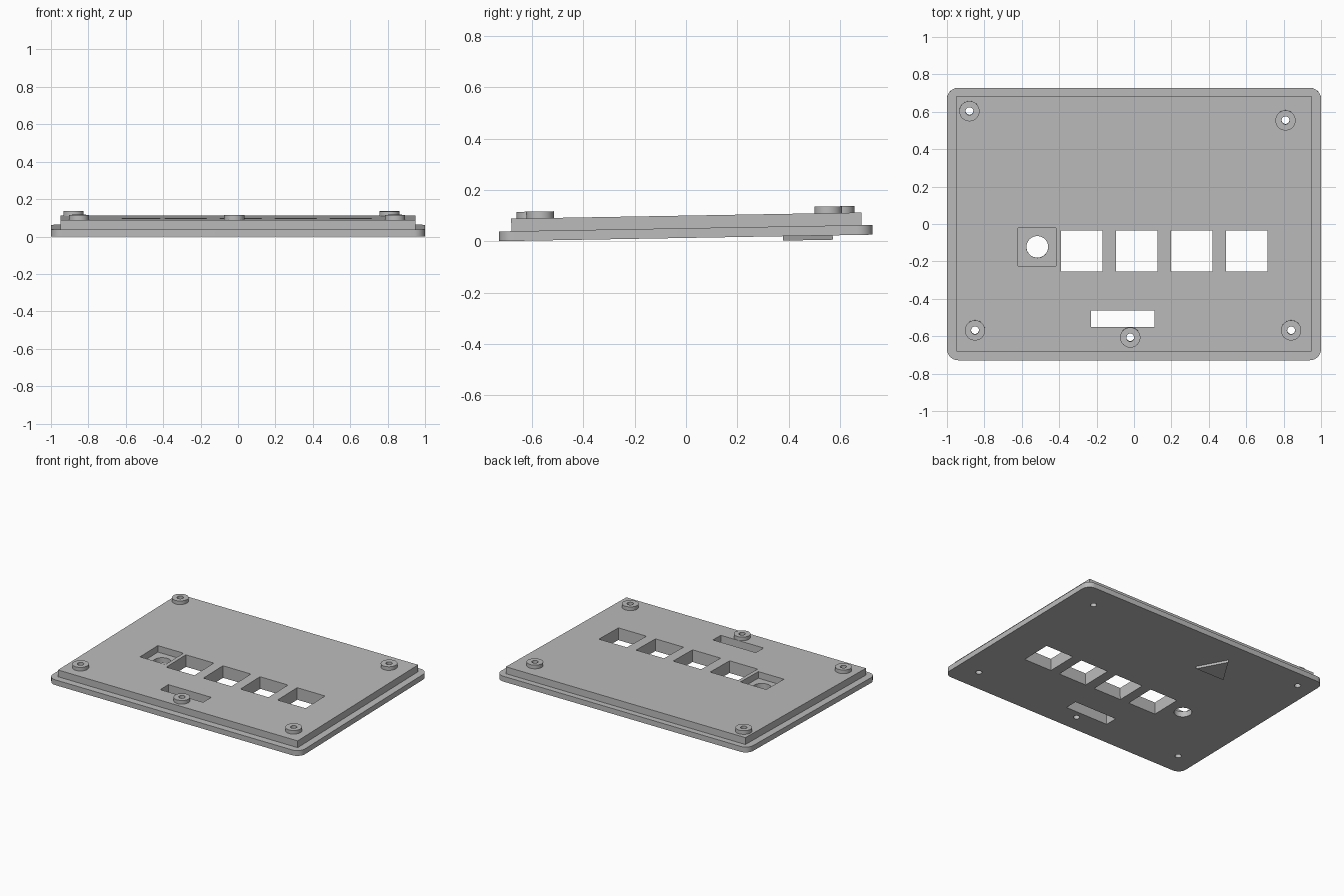
import bpy
import bmesh
from math import cos, sin, pi, radians

old = bpy.data.objects.get("Cube")
if old:
    bpy.data.objects.remove(old, do_unlink=True)

grey = bpy.data.materials.new("panel grey")
grey.use_nodes = True
colour = (0.5, 0.5, 0.5, 1)
grey.diffuse_color = colour
grey.node_tree.nodes["Principled BSDF"].inputs["Base Color"].default_value = colour

TILT = radians(1)
LIP, TOP, BOSS = 0.038, 0.087, 0.113     # heights above the underside
LIFT = 0.0127


def prism(name, outline, z0, z1):
    """Extrude a closed outline from z0 to z1."""
    bm = bmesh.new()
    face = bm.faces.new([bm.verts.new((x, y, z0)) for x, y in outline])
    result = bmesh.ops.extrude_face_region(bm, geom=[face])
    top = [v for v in result["geom"] if isinstance(v, bmesh.types.BMVert)]
    bmesh.ops.translate(bm, verts=top, vec=(0, 0, z1 - z0))
    bmesh.ops.recalc_face_normals(bm, faces=bm.faces)
    mesh = bpy.data.meshes.new(name)
    bm.to_mesh(mesh)
    bm.free()
    mesh.materials.append(grey)
    obj = bpy.data.objects.new(name, mesh)
    bpy.context.collection.objects.link(obj)
    return obj


def rect(x0, x1, y0, y1):
    return [(x0, y0), (x1, y0), (x1, y1), (x0, y1)]


def circle(x, y, r, n=40):
    return [(x + r * cos(2 * pi * i / n), y + r * sin(2 * pi * i / n)) for i in range(n)]


def rounded(hx, hy, r, n=10):
    pts = []
    for k, (sx, sy) in enumerate([(1, 1), (-1, 1), (-1, -1), (1, -1)]):
        for i in range(n + 1):
            a = (k + i / n) * pi / 2
            pts.append((sx * (hx - r) + r * cos(a), sy * (hy - r) + r * sin(a)))
    return pts


def combine(target, tool, operation):
    """Apply a boolean and remove the tool object."""
    mod = target.modifiers.new("join", "BOOLEAN")
    mod.operation, mod.solver, mod.object = operation, "EXACT", tool
    tool.hide_render = True
    bpy.context.view_layer.objects.active = target
    bpy.ops.object.modifier_apply(modifier=mod.name)
    bpy.data.objects.remove(tool, do_unlink=True)


# Lipped panel with screw bosses
panel = prism("panel", rounded(1, 0.728, 0.06), 0, LIP)
combine(panel, prism("raised_body", rect(-0.95, 0.95, -0.68, 0.685), 0.01, TOP), "UNION")
screws = [(-0.88, 0.605), (0.81, 0.556), (-0.85, -0.567), (0.84, -0.567), (-0.02, -0.605)]
for x, y in screws:
    combine(panel, prism("boss", circle(x, y, 0.054), 0.05, BOSS), "UNION")
for x, y in screws:
    combine(panel, prism("screw_hole", circle(x, y, 0.021, 24), -0.1, 0.3), "DIFFERENCE")

# Button windows, slot, and round opening in its square recess
for i in range(4):
    x = -0.39 + 0.294 * i
    combine(panel, prism("window", rect(x, x + 0.222, -0.253, -0.032), -0.1, 0.3), "DIFFERENCE")
combine(panel, prism("slot", rect(-0.23, 0.11, -0.55, -0.46), -0.1, 0.3), "DIFFERENCE")
combine(panel, prism("recess", rect(-0.62, -0.417, -0.223, -0.021), 0.04, 0.3), "DIFFERENCE")
combine(panel, prism("round_opening", circle(-0.517, -0.122, 0.058), -0.1, 0.3), "DIFFERENCE")

# Raised triangle on the underside
triangle = prism("underside_triangle", [(-0.21, 0.378), (-0.32, 0.572), (-0.44, 0.378)], -0.017, 0)

# Tilt everything slightly, and smooth the round walls
for obj in (panel, triangle):
    obj.rotation_euler.x = TILT
    obj.location.z = LIFT
    bpy.ops.object.select_all(action="DESELECT")
    obj.select_set(True)
    bpy.context.view_layer.objects.active = obj
    bpy.ops.object.shade_smooth_by_angle(angle=radians(30))
